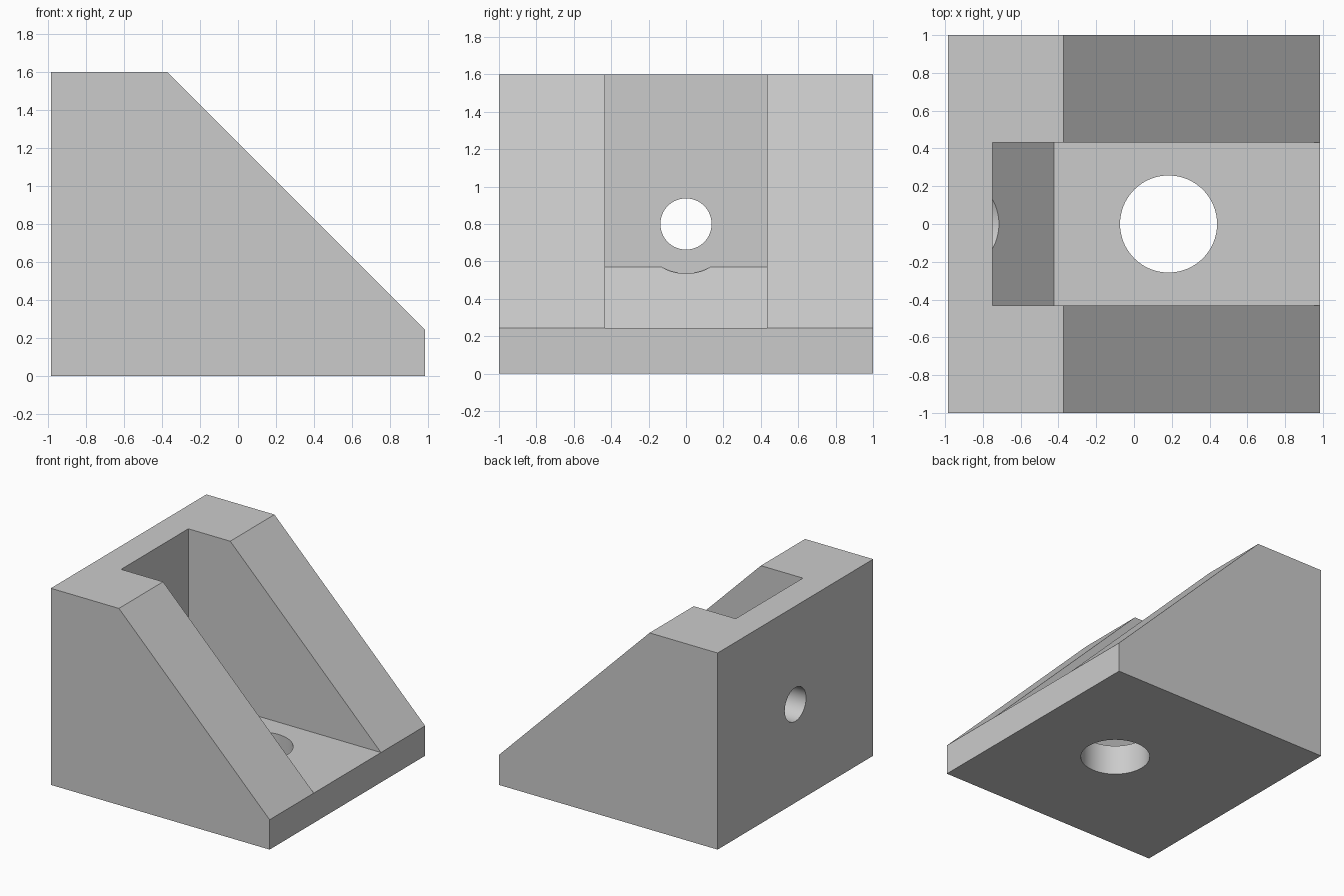
import bpy
import bmesh
import math
from mathutils import Matrix

cube = bpy.data.objects.get("Cube")
if cube:
    bpy.data.objects.remove(cube, do_unlink=True)

HALF_X, FLOOR, HEIGHT = 0.985, 0.243, 1.6
POCKET_BACK = -0.75

grey = bpy.data.materials.new("plain grey")
grey.use_nodes = True
colour = (0.6, 0.6, 0.6, 1)
grey.diffuse_color = colour
grey.node_tree.nodes["Principled BSDF"].inputs["Base Color"].default_value = colour


def to_object(name, bm):
    bmesh.ops.recalc_face_normals(bm, faces=bm.faces)
    mesh = bpy.data.meshes.new(name)
    bm.to_mesh(mesh)
    bm.free()
    mesh.materials.append(grey)
    obj = bpy.data.objects.new(name, mesh)
    bpy.context.collection.objects.link(obj)
    return obj


def extrude_profile(name, points, half_width):
    """Extrude an x-z profile symmetrically along y."""
    bm = bmesh.new()
    face = bm.faces.new([bm.verts.new((x, -half_width, z)) for x, z in points])
    geom = bmesh.ops.extrude_face_region(bm, geom=[face])["geom"]
    verts = [v for v in geom if isinstance(v, bmesh.types.BMVert)]
    bmesh.ops.translate(bm, verts=verts, vec=(0, 2 * half_width, 0))
    return to_object(name, bm)


def cylinder(name, radius, length, centre, along_x=False):
    bm = bmesh.new()
    turn = Matrix.Rotation(math.pi / 2 if along_x else 0, 4, "Y")
    bmesh.ops.create_cone(bm, cap_ends=True, segments=64, radius1=radius,
                          radius2=radius, depth=length,
                          matrix=Matrix.Translation(centre) @ turn)
    return to_object(name, bm)


# Solid body with the sloped side rails
bracket = extrude_profile("corner_bracket", [
    (-HALF_X, 0), (HALF_X, 0), (HALF_X, FLOOR),
    (HALF_X - HEIGHT + FLOOR, HEIGHT), (-HALF_X, HEIGHT)], 1)

cutters = [
    # Central pocket, leaving a chamfer where wall meets floor
    extrude_profile("pocket_cutter", [
        (POCKET_BACK, 2), (POCKET_BACK, 0.57), (POCKET_BACK + 0.327, FLOOR),
        (1.3, FLOOR), (1.3, 2)], 0.432),
    # Clearance for the bolt head in the chamfer
    cylinder("clearance_cutter", 0.265, 1, (POCKET_BACK + 0.5, 0, 0.8), True),
    # Bolt holes through the wall and the floor
    cylinder("wall_hole_cutter", 0.137, 0.8, (-0.9, 0, 0.8), True),
    cylinder("floor_hole_cutter", 0.257, 0.8, (0.183, 0, 0.1)),
]

bpy.ops.object.select_all(action="DESELECT")
bpy.context.view_layer.objects.active = bracket
bracket.select_set(True)
for cutter in cutters:
    cutter.hide_render = True
    mod = bracket.modifiers.new(cutter.name, "BOOLEAN")
    mod.operation = "DIFFERENCE"
    mod.solver = "EXACT"
    mod.object = cutter
    bpy.ops.object.modifier_apply(modifier=mod.name)
    bpy.data.objects.remove(cutter, do_unlink=True)

bpy.ops.object.shade_smooth_by_angle(angle=math.radians(30))
